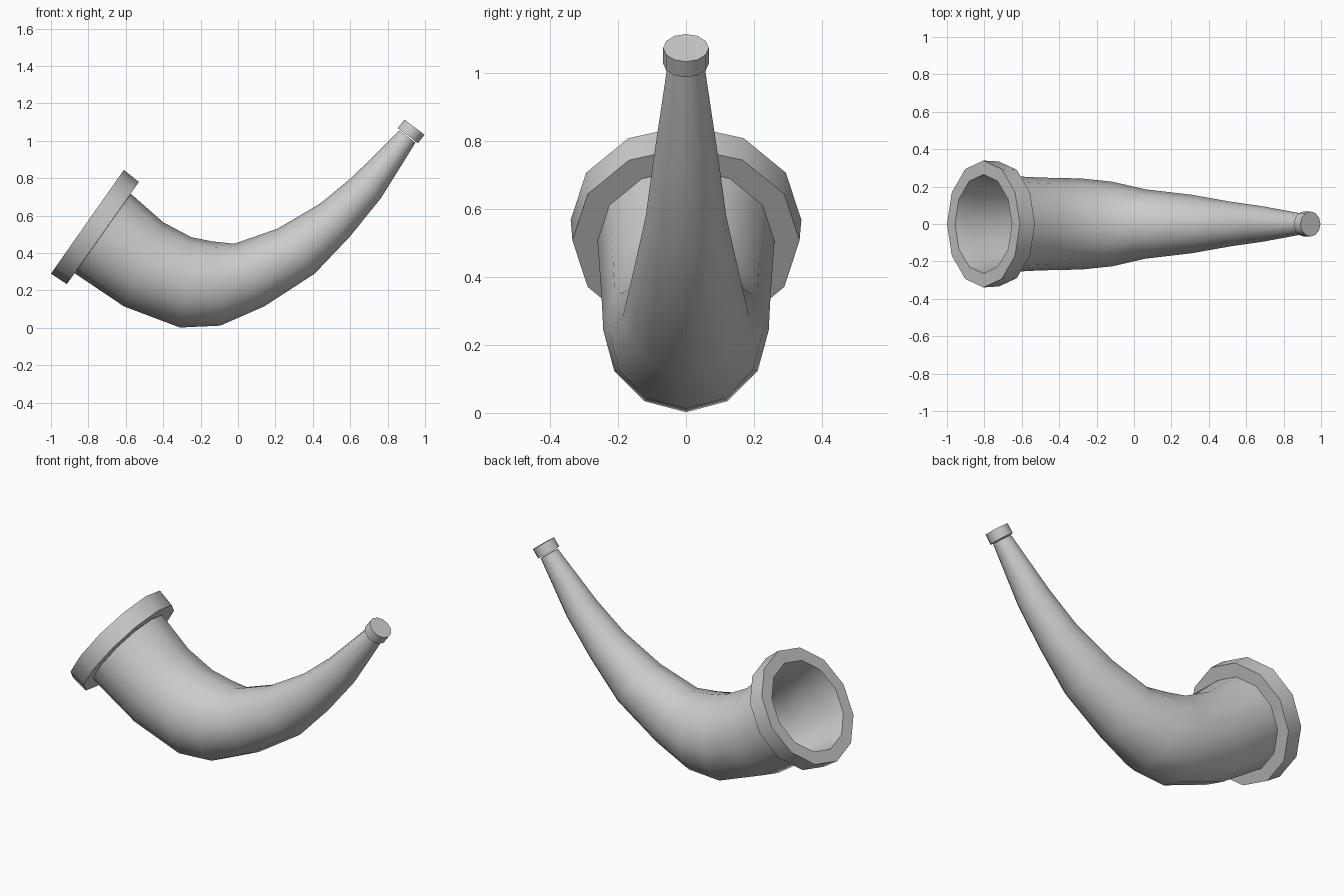
import bpy, bmesh, math
from mathutils import Vector

SIDES = 12

cube = bpy.data.objects.get("Cube")
if cube:
    bpy.data.objects.remove(cube, do_unlink=True)

grey = bpy.data.materials.new("plain_grey")
grey.use_nodes = True
grey.diffuse_color = (0.6, 0.6, 0.6, 1)
grey.node_tree.nodes["Principled BSDF"].inputs["Base Color"].default_value = (0.6, 0.6, 0.6, 1)


def section(top, bottom, scale=1.0):
    """Circle whose diameter runs from bottom to top in the xz plane."""
    t, b = Vector((top[0], 0, top[1])), Vector((bottom[0], 0, bottom[1]))
    centre, up = (t + b) / 2, (t - b) / 2 * scale
    side = Vector((0, up.length, 0))
    turn = 2 * math.pi / SIDES
    return [centre + up * math.cos(turn * j) + side * math.sin(turn * j) for j in range(SIDES)]


def loft(name, sections, cap_first=False, cap_last=False):
    """Skin a row of circles; faces point outward along the row."""
    bm = bmesh.new()
    rings = [[bm.verts.new(p) for p in s] for s in sections]
    for a, b in zip(rings, rings[1:]):
        for j in range(SIDES):
            k = (j + 1) % SIDES
            bm.faces.new((a[j], b[j], b[k], a[k]))
    if cap_first:
        bm.faces.new(rings[0])
    if cap_last:
        bm.faces.new(rings[-1][::-1])
    mesh = bpy.data.meshes.new(name)
    bm.to_mesh(mesh)
    bm.free()
    mesh.materials.append(grey)
    obj = bpy.data.objects.new(name, mesh)
    bpy.context.collection.objects.link(obj)
    bpy.ops.object.select_all(action="DESELECT")
    obj.select_set(True)
    bpy.context.view_layer.objects.active = obj
    bpy.ops.object.shade_smooth_by_angle(angle=math.radians(40))
    return obj


# Upper and lower ends of each diameter, from the mouth to the tip
spine = [
    ((-0.573, 0.717), (-0.873, 0.292)),
    ((-0.40, 0.565), (-0.61, 0.115)),
    ((-0.25, 0.485), (-0.31, 0.002)),
    ((-0.135, 0.462), (-0.095, 0.012)),
    ((-0.02, 0.45), (0.14, 0.115)),
    ((0.21, 0.53), (0.41, 0.29)),
    ((0.44, 0.665), (0.60, 0.49)),
    ((0.61, 0.805), (0.765, 0.695)),
    ((0.862, 1.055), (0.949, 0.99)),
]
mouth_front = ((-0.61, 0.845), (-1.0, 0.29))
mouth_back = ((-0.53, 0.78), (-0.915, 0.234))

# Curved horn body
loft("horn_body", [section(*s) for s in spine])

# Thick band around the mouth
loft("mouth_rim", [
    section(*mouth_front, 0.78),
    section(*mouth_front),
    section(*mouth_back),
    section(*mouth_back, 0.77),
])

# Hollow inside, running from deep in the horn out to the mouth
inner = [section(*s, 0.95) for s in spine[:7]]
loft("horn_lining", inner[::-1] + [section(*mouth_front, 0.78)], cap_first=True)

# Small collar closing the tip
loft("tip_collar", [
    section((0.855, 1.068), (0.962, 0.987)),
    section((0.89, 1.114), (0.997, 1.033)),
], cap_first=True, cap_last=True)
